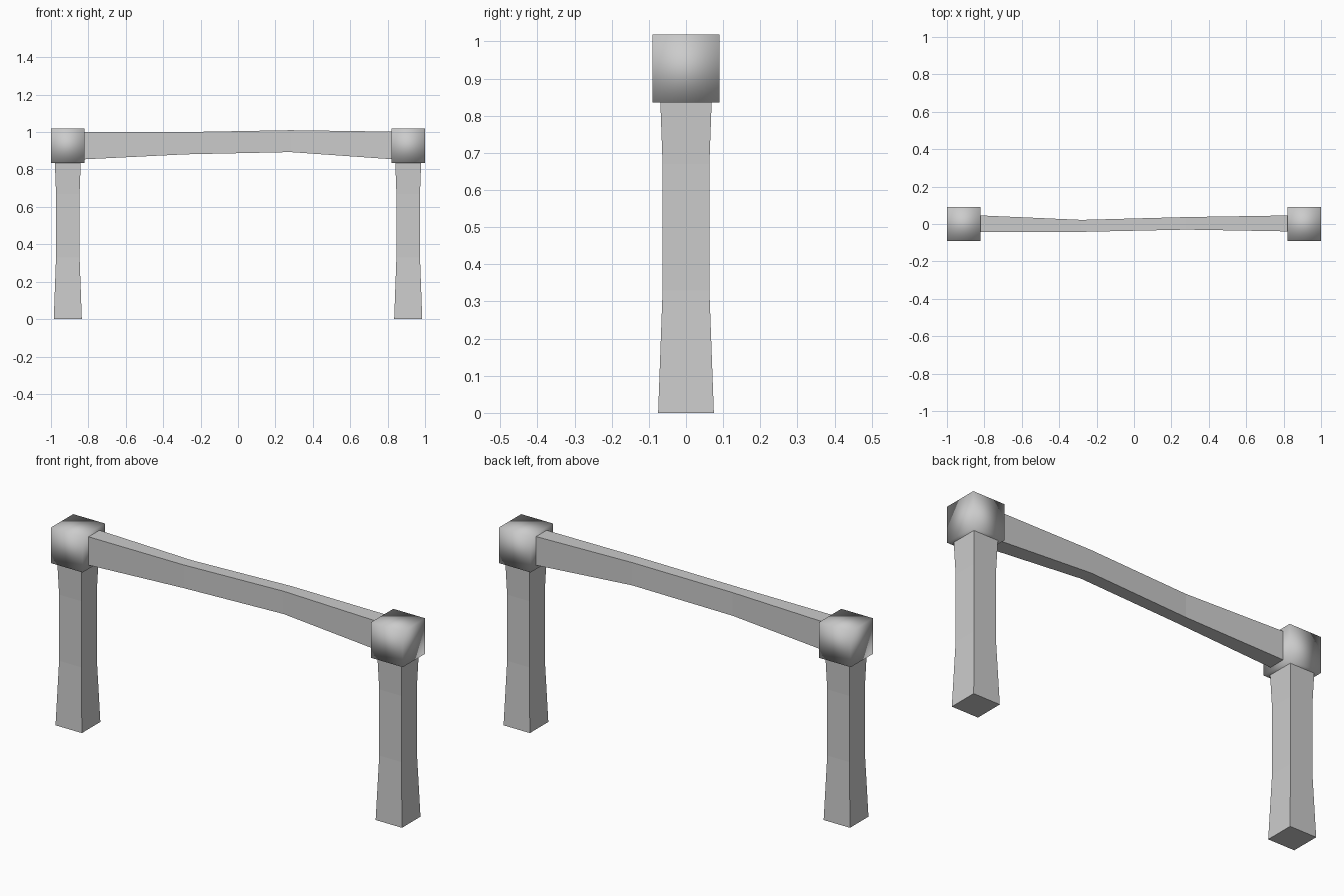
import bpy
import bmesh
from mathutils import Vector

cube = bpy.data.objects.get("Cube")
if cube:
    bpy.data.objects.remove(cube, do_unlink=True)

# One plain grey for everything
grey = bpy.data.materials.new("light_grey")
grey.use_nodes = True
colour = (0.6, 0.6, 0.6, 1)
grey.diffuse_color = colour
grey.node_tree.nodes["Principled BSDF"].inputs["Base Color"].default_value = colour


def loft(name, rings, smooth=False):
    """Skin a closed solid over a list of four-cornered rings."""
    bm = bmesh.new()
    loops = [[bm.verts.new(p) for p in ring] for ring in rings]
    for a, b in zip(loops, loops[1:]):
        for i in range(4):
            j = (i + 1) % 4
            bm.faces.new((a[i], a[j], b[j], b[i]))
    bm.faces.new(loops[0])
    bm.faces.new(loops[-1])
    bmesh.ops.recalc_face_normals(bm, faces=bm.faces)
    for f in bm.faces:
        f.smooth = smooth
    mesh = bpy.data.meshes.new(name)
    bm.to_mesh(mesh)
    bm.free()
    mesh.materials.append(grey)
    obj = bpy.data.objects.new(name, mesh)
    bpy.context.collection.objects.link(obj)
    return obj


def square(x, z, h):
    return [Vector((x + sx * h, sy * h, z))
            for sx, sy in ((-1, -1), (1, -1), (1, 1), (-1, 1))]


# Waisted posts with softly shaded cap blocks
for side, x in (("right", -0.91), ("left", 0.91)):
    loft(side + "_post", [square(x, z, h) for z, h in
                          ((0, 0.075), (0.33, 0.063), (0.67, 0.063), (1.0, 0.075))])
    loft(side + "_cap", [square(x, z, 0.09) for z in (0.835, 1.018)], smooth=True)

# Uneven hewn beam: x, front y, back y, bottom z, top z
stations = (
    (-0.85, -0.042, 0.047, 0.853, 1.0),
    (-0.28, -0.042, 0.022, 0.881, 1.0),
    (0.28, -0.030, 0.037, 0.893, 1.01),
    (0.85, -0.040, 0.046, 0.853, 1.002),
)
loft("cross_beam", [[(x, f, lo), (x, b, lo), (x, b, hi), (x, f, hi)]
                    for x, f, b, lo, hi in stations])
